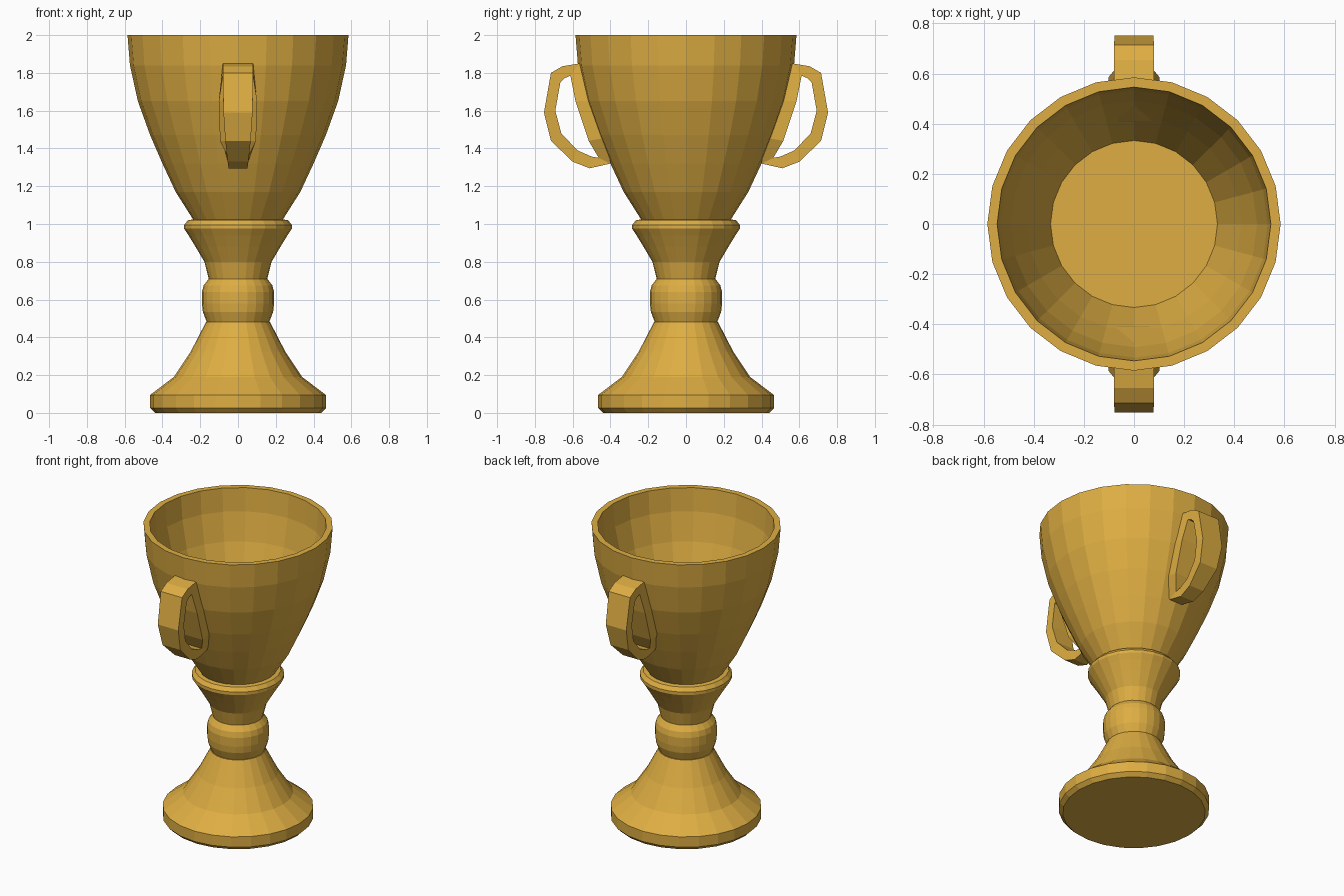
import bpy, bmesh
from math import cos, sin, pi

if "Cube" in bpy.data.objects:
    bpy.data.objects.remove(bpy.data.objects["Cube"])

SIDES = 24
gold = bpy.data.materials.new("gold")
gold.diffuse_color = (0.73, 0.42, 0.055, 1)
gold.use_nodes = True
gold.node_tree.nodes["Principled BSDF"].inputs["Base Color"].default_value = gold.diffuse_color


def finish(name, bm):
    bmesh.ops.recalc_face_normals(bm, faces=bm.faces)
    mesh = bpy.data.meshes.new(name)
    bm.to_mesh(mesh)
    bm.free()
    mesh.materials.append(gold)
    obj = bpy.data.objects.new(name, mesh)
    bpy.context.collection.objects.link(obj)
    return obj


def lathe(name, profile):
    """Revolve (radius, z) points and cap both ends."""
    bm = bmesh.new()
    rings = [[bm.verts.new((r * cos(2 * pi * i / SIDES), r * sin(2 * pi * i / SIDES), z))
              for i in range(SIDES)] for r, z in profile]
    for a, b in zip(rings, rings[1:]):
        for i in range(SIDES):
            j = (i + 1) % SIDES
            bm.faces.new((a[i], a[j], b[j], b[i]))
    bm.faces.new(rings[0])
    bm.faces.new(rings[-1])
    return finish(name, bm)


def handle(name, side):
    """Closed loop: outer edge, hole edge and half width at each station."""
    stations = [
        (.565, 1.85, .612, 1.785, .08), (.655, 1.835, .642, 1.772, .08),
        (.715, 1.80, .665, 1.75, .08), (.752, 1.59, .692, 1.60, .077),
        (.715, 1.44, .66, 1.48, .067), (.60, 1.33, .575, 1.39, .055),
        (.51, 1.295, .50, 1.357, .05), (.40, 1.32, .462, 1.35, .05),
        (.41, 1.46, .515, 1.44, .095), (.49, 1.65, .585, 1.65, .102),
    ]
    bm = bmesh.new()
    loops = [[bm.verts.new(p) for p in (
        (-w, side * oy, oz), (w, side * oy, oz), (w, side * iy, iz), (-w, side * iy, iz))]
        for oy, oz, iy, iz, w in stations]
    for k, a in enumerate(loops):
        b = loops[(k + 1) % len(loops)]
        for i in range(4):
            j = (i + 1) % 4
            bm.faces.new((a[i], a[j], b[j], b[i]))
    return finish(name, bm)


# Flared foot
lathe("foot", [(.44, 0), (.465, .025), (.465, .095), (.34, .19), (.25, .325), (.17, .48)])

# Rounded knob on the stem
lathe("stem_knob", [(.165, .48), (.186, .535), (.191, .58), (.191, .64), (.182, .675), (.155, .71)])

# Collar under the bowl
lathe("collar", [(.155, .71), (.178, .80), (.225, .88), (.262, .94), (.285, .975),
                 (.285, .995), (.265, 1.02), (.235, 1.025)])

# Hollow bowl: outer wall, rim, inner wall, floor
lathe("bowl", [(.235, 1.02), (.33, 1.17), (.40, 1.32), (.465, 1.47), (.53, 1.65), (.572, 1.84),
               (.585, 2), (.546, 2), (.533, 1.845), (.491, 1.66), (.427, 1.48), (.333, 1.25)])

# Two mirrored handles
handle("handle_front", -1)
handle("handle_back", 1)
